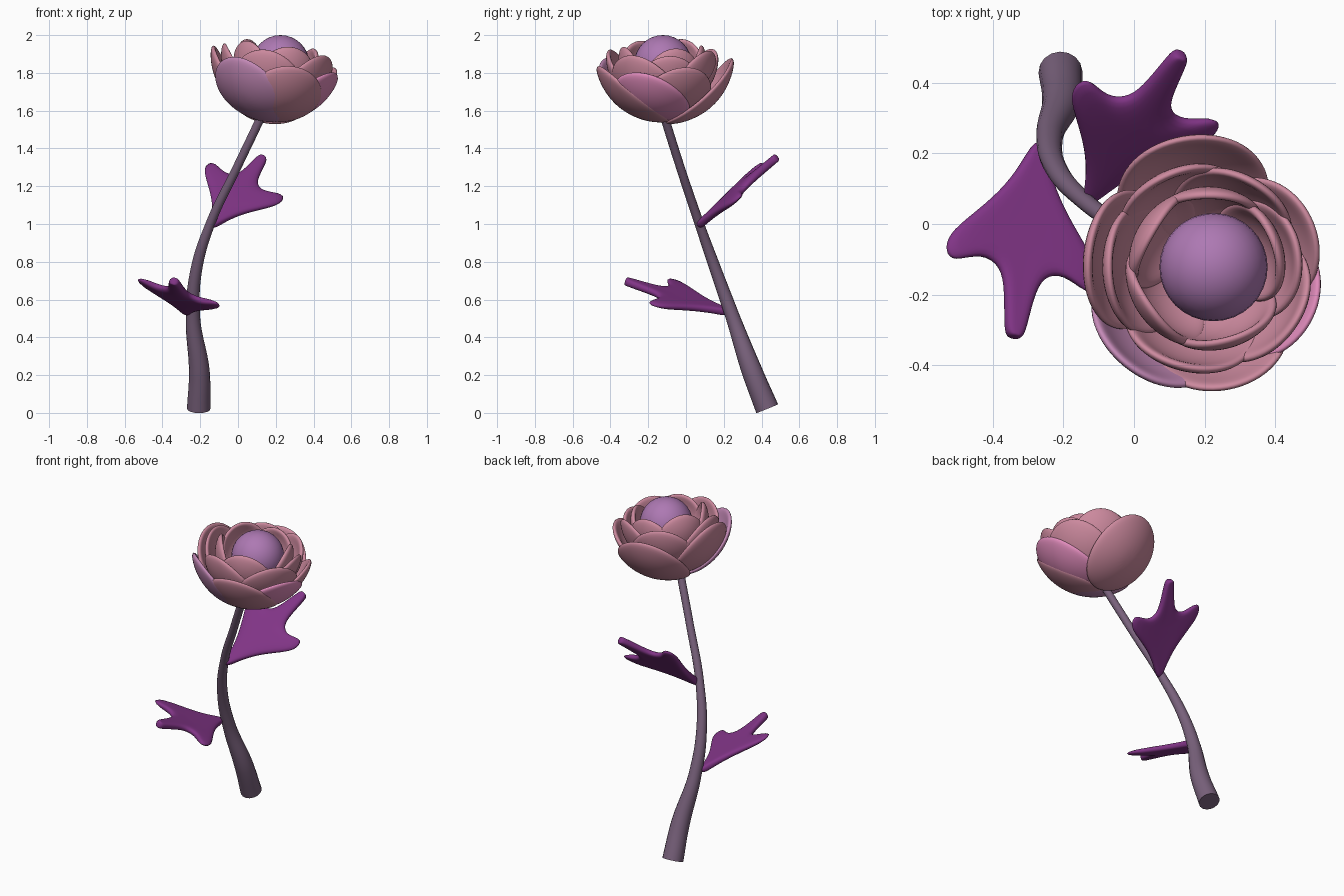
import bpy, bmesh
from math import sin, cos, radians, pi
from mathutils import Vector

if "Cube" in bpy.data.objects:
    bpy.data.objects.remove(bpy.data.objects["Cube"])


def paint(obj, name, rgb):
    mat = bpy.data.materials.get(name) or bpy.data.materials.new(name)
    mat.diffuse_color = (*rgb, 1)
    mat.use_nodes = True
    mat.node_tree.nodes["Principled BSDF"].inputs["Base Color"].default_value = mat.diffuse_color
    obj.data.materials.append(mat)


def mesh_object(name, verts, faces):
    me = bpy.data.meshes.new(name)
    me.from_pydata(verts, [], faces)
    bm = bmesh.new()
    bm.from_mesh(me)
    bmesh.ops.remove_doubles(bm, verts=bm.verts, dist=0.0005)
    bmesh.ops.recalc_face_normals(bm, faces=bm.faces)
    bm.to_mesh(me)
    bm.free()
    for p in me.polygons:
        p.use_smooth = True
    ob = bpy.data.objects.new(name, me)
    bpy.context.collection.objects.link(ob)
    return ob


def thicken(ob, t, levels=2):
    s = ob.modifiers.new("thickness", 'SOLIDIFY')
    s.thickness, s.offset = t, 0
    s = ob.modifiers.new("smooth", 'SUBSURF')
    s.levels = s.render_levels = levels


# Stem: tapered bent tube (x, y, z, radius)
path = [(-.208, .43, .022, .062), (-.205, .35, .22, .055), (-.238, .25, .5, .038),
        (-.222, .16, .75, .031), (-.147, .071, 1.0, .025), (-.005, -.03, 1.3, .023),
        (.128, -.118, 1.58, .023), (.15, -.133, 1.63, .023)]
cu = bpy.data.curves.new("stem", 'CURVE')
cu.dimensions = '3D'
cu.bevel_depth, cu.bevel_resolution = 1, 6
cu.use_fill_caps = True
sp = cu.splines.new('BEZIER')
sp.bezier_points.add(len(path) - 1)
for bp, (x, y, z, r) in zip(sp.bezier_points, path):
    bp.co, bp.radius = (x, y, z), r
    bp.handle_left_type = bp.handle_right_type = 'AUTO'
stem = bpy.data.objects.new("stem", cu)
bpy.context.collection.objects.link(stem)
bpy.context.view_layer.objects.active = stem
stem.select_set(True)
bpy.ops.object.convert(target='MESH')
stem = bpy.context.object
bpy.ops.object.shade_smooth_by_angle()
paint(stem, "stem_mauve", (.19, .12, .2))

# Leaves: three blunt lobes; outline half in (left, right) lobe coordinates, plus vein position
half = [(-.05, -.05, -.05), (.2, .01, .08), (.46, .01, .16), (.76, -.05, .22), (.98, -.09, .26),
        (1.06, -.03, .28), (1.03, .07, .31), (.78, .18, .40), (.65, .36, .5), (.7, .5, .6),
        (.8, .65, .7), (.82, .71, .75), (.77, .77, .77)]


def leaf(name, base, left, right):
    base, left, right = Vector(base), Vector(left), Vector(right)
    left, right = left - base, right - base
    n = left.cross(right).normalized()
    verts, faces = [], []
    for flip in (False, True):
        k = len(verts)
        for s, t, v in half:
            if flip:
                s, t = t, s
            verts += [base + (left + right) * v - n * .01 * sin(max(v, 0) / .77 * pi),
                      base + left * s + right * t]
        for i in range(len(half) - 1):
            a = k + 2 * i
            if i == 0:
                faces.append((a, a + 3, a + 2))
            elif i == len(half) - 2:
                faces.append((a, a + 1, a + 2))
            else:
                faces.append((a, a + 1, a + 3, a + 2))
    ob = mesh_object(name, verts, faces)
    thicken(ob, .042)
    paint(ob, "leaf_purple", (.22, .035, .24))


leaf("lower_leaf", (-.27, .235, .53), (-.525, -.075, .705), (-.105, -.18, .575))
leaf("upper_leaf", (-.135, .06, .985), (-.155, .395, 1.315), (.235, .275, 1.135))

# Flower heart
heart = (.225, -.122, 1.847)
bpy.ops.mesh.primitive_uv_sphere_add(segments=32, ring_count=16, radius=.153, location=heart)
ob = bpy.context.object
ob.name = "flower_heart"
bpy.ops.object.shade_smooth()
paint(ob, "heart_violet", (.42, .19, .45))


# Petals: rounded caps lying on nested bowls
def petal(name, az, tip, R, hw, hh, centre):
    a, th = radians(az), radians(tip - hh)
    out = Vector((cos(a), sin(a), 0))
    up = Vector((0, 0, 1))
    n = out * sin(th) - up * cos(th)
    e_up = out * cos(th) + up * sin(th)
    e_side = Vector((-sin(a), cos(a), 0))
    rings, seg = 4, 16
    verts = [Vector(centre) + n * R]
    for i in range(1, rings + 1):
        for j in range(seg):
            f = 2 * pi * j / seg
            p, q = radians(hw) * cos(f) * i / rings, radians(hh) * sin(f) * i / rings
            rho = (p * p + q * q) ** .5
            d = (e_side * p + e_up * q) / rho
            verts.append(Vector(centre) + (n * cos(rho) + d * sin(rho)) * R)
    faces = [(0, 1 + j, 1 + (j + 1) % seg) for j in range(seg)]
    for i in range(rings - 1):
        for j in range(seg):
            b, c = 1 + i * seg, (j + 1) % seg
            faces.append((b + j, b + seg + j, b + seg + c, b + c))
    ob = mesh_object(name, verts, faces)
    thicken(ob, .028)
    return ob


# (azimuth, tip angle from straight down, bowl radius)
layers = {
    "outer_petal": ((.203, -.12, 1.905), 37, 43,
                    [(22, 78, .335), (100, 87, .37), (175, 98, .338), (231, 88, .36),
                     (280, 80, .358), (334, 74, .35)]),
    "middle_petal": ((.205, -.12, 1.895), 42, 50,
                     [(8, 90, .265), (62, 96, .275), (115, 98, .285), (182, 104, .285),
                      (255, 97, .295), (325, 91, .3)]),
    "inner_petal": ((.21, -.12, 1.87), 46, 52,
                    [(20, 108, .208), (90, 112, .215), (150, 122, .215), (215, 118, .225),
                     (285, 109, .228)]),
}
pinks = [("petal_pink", (.75, .26, .5)), ("petal_rose", (.6, .25, .34)),
         ("petal_lilac", (.55, .25, .47))]
for name, (centre, hw, hh, rows) in layers.items():
    for i, (az, tip, R) in enumerate(rows):
        ob = petal(f"{name}_{i + 1}", az, tip, R, hw, hh, centre)
        tone = (1, 1, 1, 2, 1, 0)[i] if name == "outer_petal" else 1
        paint(ob, *pinks[tone])
